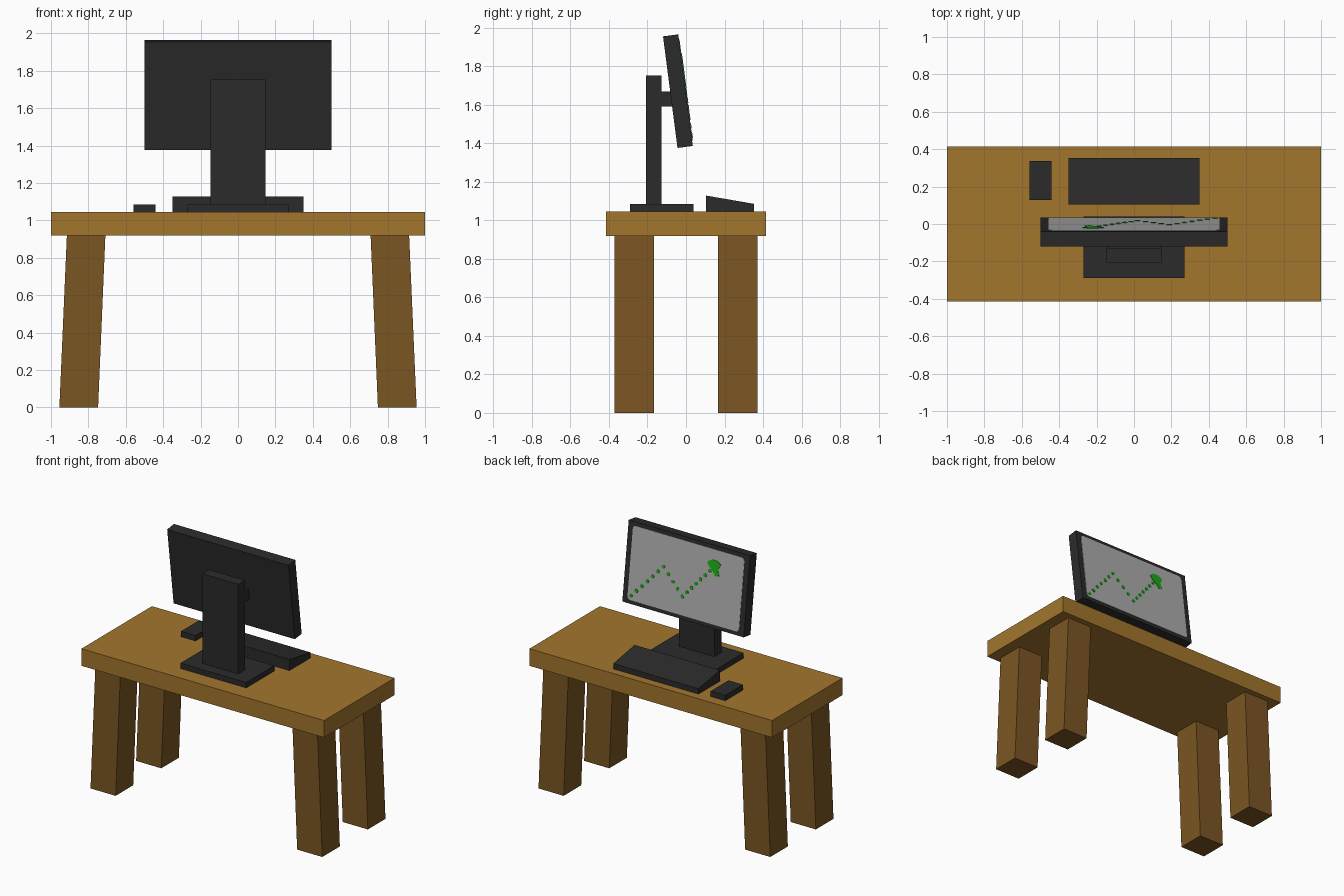
import bpy, bmesh, math
from mathutils import Matrix, Vector

if "Cube" in bpy.data.objects:
    bpy.data.objects.remove(bpy.data.objects["Cube"])


def material(name, rgb):
    m = bpy.data.materials.new(name)
    m.diffuse_color = (*rgb, 1)
    m.use_nodes = True
    m.node_tree.nodes["Principled BSDF"].inputs["Base Color"].default_value = m.diffuse_color
    return m


TOP_WOOD = material("light wood", (0.36, 0.18, 0.027))
LEG_WOOD = material("dark wood", (0.198, 0.093, 0.017))
BLACK = material("dark plastic", (0.024, 0.024, 0.024))
GREY = material("screen grey", (0.42, 0.42, 0.42))
GREEN = material("chart green", (0.011, 0.40, 0.008))


def finish(name, bm, mat, matrix=Matrix()):
    bmesh.ops.recalc_face_normals(bm, faces=bm.faces)
    me = bpy.data.meshes.new(name)
    bm.to_mesh(me)
    bm.free()
    me.materials.append(mat)
    ob = bpy.data.objects.new(name, me)
    ob.matrix_world = matrix
    bpy.context.collection.objects.link(ob)
    return ob


def add_prism(bm, pts, lo, hi):
    """Extrude an (x, z) outline along y."""
    face = bm.faces.new([bm.verts.new((x, lo, z)) for x, z in pts])
    ext = bmesh.ops.extrude_face_region(bm, geom=[face])["geom"]
    verts = [v for v in ext if isinstance(v, bmesh.types.BMVert)]
    bmesh.ops.translate(bm, verts=verts, vec=(0, hi - lo, 0))
    # keep the starting cap so the solid is closed
    if not face.is_valid:
        bm.faces.new([v for v in bm.verts if abs(v.co.y - lo) < 1e-6][-len(pts):])


def prism(name, pts, lo, hi, mat, matrix=Matrix()):
    bm = bmesh.new()
    add_prism(bm, pts, lo, hi)
    return finish(name, bm, mat, matrix)


def box(name, x0, x1, y0, y1, z0, z1, mat, matrix=Matrix()):
    return prism(name, [(x0, z0), (x1, z0), (x1, z1), (x0, z1)], y0, y1, mat, matrix)


# Table top and splayed legs
box("table_top", -1, 1, -0.415, 0.415, 0.918, 1.045, TOP_WOOD)
for sx, side in ((-1, "left"), (1, "right")):
    outline = [(sx * 0.955, 0), (sx * 0.748, 0), (sx * 0.709, 0.919), (sx * 0.915, 0.919)]
    for sy, end in ((-1, "front"), (1, "back")):
        y0, y1 = sorted((sy * 0.165, sy * 0.372))
        prism(f"{end}_{side}_leg", outline, y0, y1, LEG_WOOD)

# Monitor stand
box("stand_base", -0.271, 0.271, -0.29, 0.04, 1.044, 1.085, BLACK)
box("stand_column", -0.147, 0.147, -0.207, -0.127, 1.084, 1.752, BLACK)
box("stand_bracket", -0.144, 0.144, -0.128, -0.07, 1.59, 1.667, BLACK)

# Wedge keyboard: side profile turned so it runs along x
turn = Matrix.Rotation(math.radians(-90), 4, 'Z')
prism("keyboard", [(-0.104, 1.044), (-0.354, 1.044), (-0.354, 1.085), (-0.104, 1.128)],
      -0.351, 0.351, BLACK, turn)
box("mouse", -0.56, -0.44, 0.128, 0.338, 1.044, 1.085, BLACK)

# Tilted monitor, facing +y
TILT = Matrix.Translation((0, -0.042, 1.67)) @ Matrix.Rotation(math.radians(7.4), 4, 'X')
box("monitor_body", -0.5, 0.5, -0.04, 0.04, -0.292, 0.292, BLACK, TILT)

# Screen plate with rounded corners
W, H, R = 0.46, 0.265, 0.025
corners = []
for i, (sx, sz) in enumerate(((1, 1), (-1, 1), (-1, -1), (1, -1))):
    for k in range(5):
        a = math.radians(90 * i + 22.5 * k)
        corners.append((sx * (W - R) + R * math.cos(a), sz * (H - R) + R * math.sin(a)))
prism("screen", corners, 0.039, 0.043, GREY, TILT)


def on_screen(u, v):
    """Screen position: u from the viewer's left, v from the bottom."""
    return Vector((W - 2 * W * u, -H + 2 * H * v))


# Dotted chart line
path = [(0.03, 0.06, 6), (0.295, 0.57, 4), (0.48, 0.25, 7), (0.74, 0.77, 0)]
dots = []
for (u0, v0, n), (u1, v1, _) in zip(path, path[1:]):
    a, b = on_screen(u0, v0), on_screen(u1, v1)
    dots += [a.lerp(b, i / n) for i in range(n)]
bm = bmesh.new()
for c in dots:
    ring = [(c.x + 0.014 * math.cos(k * math.pi / 4), c.y + 0.014 * math.sin(k * math.pi / 4))
            for k in range(8)]
    add_prism(bm, ring, 0.042, 0.046)
finish("chart_dots", bm, GREEN, TILT)

# Arrow head at the end of the chart
arrow = [(.675, .81), (.718, .86), (.762, .855), (.80, .82), (.775, .74),
         (.788, .66), (.755, .646), (.734, .70), (.696, .755)]
prism("chart_arrow", [tuple(on_screen(*p)) for p in arrow], 0.042, 0.046, GREEN, TILT)
